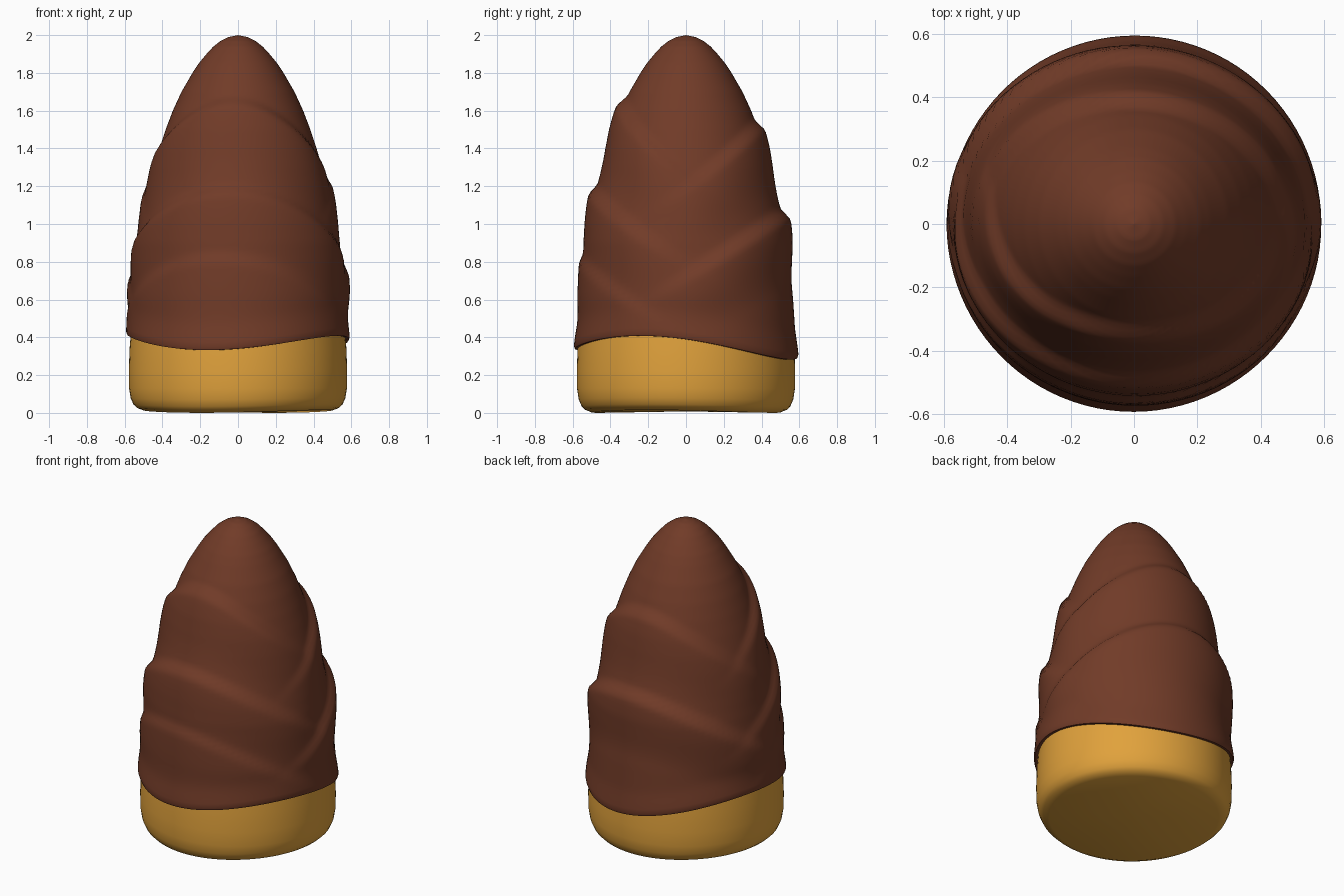
import bpy, bmesh, math

if "Cube" in bpy.data.objects:
    bpy.data.objects.remove(bpy.data.objects["Cube"])

def material(name, rgb):
    m = bpy.data.materials.new(name)
    m.diffuse_color = (*rgb, 1)
    m.use_nodes = True
    m.node_tree.nodes["Principled BSDF"].inputs["Base Color"].default_value = m.diffuse_color
    return m

CHOC = material("milk chocolate brown", (0.165, 0.044, 0.021))
BISC = material("golden biscuit", (0.75, 0.36, 0.045))

def lerp_profile(pts, z):
    for (z0, r0), (z1, r1) in zip(pts, pts[1:]):
        if z <= z1:
            return r0 + (r1 - r0) * max(0, z - z0) / (z1 - z0)
    return pts[-1][1]

def smooth(t):
    t = min(1, max(0, t))
    return t * t * (3 - 2 * t)

def skin(name, rings, bottom, top, mat):
    """Join rings of points, closing each end with a fan to a pole."""
    bm = bmesh.new()
    vs = [[bm.verts.new(p) for p in ring] for ring in rings]
    n = len(vs[0])
    for a, b in zip(vs, vs[1:]):
        for i in range(n):
            j = (i + 1) % n
            bm.faces.new((a[i], a[j], b[j], b[i]))
    for ring, pole, flip in ((vs[0], bottom, True), (vs[-1], top, False)):
        if pole:
            p = bm.verts.new(pole)
            for i in range(n):
                f = (ring[i], ring[(i + 1) % n], p)
                bm.faces.new(f[::-1] if flip else f)
    me = bpy.data.meshes.new(name)
    bm.to_mesh(me)
    bm.free()
    me.materials.append(mat)
    ob = bpy.data.objects.new(name, me)
    bpy.context.collection.objects.link(ob)
    bpy.context.view_layer.objects.active = ob
    ob.select_set(True)
    bpy.ops.object.shade_smooth_by_angle(angle=math.radians(50))
    ob.select_set(False)
    return ob

# Chocolate body: tapered outline (z, radius) without its folds
BODY = [(0.28, 0.585), (0.4, 0.58), (0.6, 0.567), (0.8, 0.548), (0.9, 0.536),
        (1.0, 0.517), (1.1, 0.495), (1.2, 0.471), (1.3, 0.445), (1.4, 0.416),
        (1.5, 0.383), (1.6, 0.345), (1.7, 0.299), (1.8, 0.241), (1.85, 0.208),
        (1.9, 0.167), (1.94, 0.13), (1.97, 0.091), (1.99, 0.05), (2.0, 0.0)]
# Folds: peak height, direction in degrees, thickness
FOLDS = [(1.69, -95, 0.035), (1.56, 85, 0.035), (1.22, -95, 0.035),
         (1.09, 85, 0.042), (0.86, -100, 0.018)]

def hem(a):
    return (0.357 - 0.0125 * math.cos(a) - 0.0225 * math.sin(a)
            + 0.0425 * math.cos(2 * a) - 0.03 * math.sin(2 * a))

def body_radius(a, z):
    r = lerp_profile(BODY, z)
    for peak, deg, thick in FOLDS:
        c = math.cos(a - math.radians(deg))
        below = peak - 0.36 * (1 - c) - z
        fade = smooth((c + 0.55) / 1.2) * smooth((z - 0.35) / 0.3)
        r += thick * fade * smooth(below / 0.07) * (1 - smooth((below - 0.05) / 0.38))
    # slightly thickened hem
    return r + 0.012 * (1 - smooth((z - hem(a)) / 0.17))

N = 96
angles = [2 * math.pi * i / N for i in range(N)]
rings = []
for dr, dz in ((-0.06, 0.03), (-0.02, 0.002), (-0.006, 0.003)):
    ring = []
    for a in angles:
        z = hem(a) + dz
        r = body_radius(a, z) + dr
        ring.append((r * math.cos(a), r * math.sin(a), z))
    rings.append(ring)
ROWS = 100
for k in range(ROWS):
    t = math.sin(math.pi / 2 * k / ROWS)      # denser rows toward the tip
    ring = []
    for a in angles:
        z0 = hem(a) + 0.018
        z = z0 + (2.0 - z0) * t
        r = body_radius(a, z)
        ring.append((r * math.cos(a), r * math.sin(a), z))
    rings.append(ring)
skin("chocolate_body", rings, None, (0, 0, 2.0), CHOC)

# Biscuit base: short round stub with a softened, slightly uneven foot
BASE = [(0.50, 0.008), (0.535, 0.022), (0.553, 0.04), (0.568, 0.075),
        (0.577, 0.13), (0.578, 0.22), (0.574, 0.34), (0.565, 0.45)]
base_rings = []
for r, z in BASE:
    w = 0.008 * max(0, 1 - z / 0.15)
    base_rings.append([(r * math.cos(a), r * math.sin(a), z + w * math.cos(2 * a + 0.8))
                       for a in angles])
skin("biscuit_base", base_rings, (0, 0, 0.008), (0, 0, 0.45), BISC)
